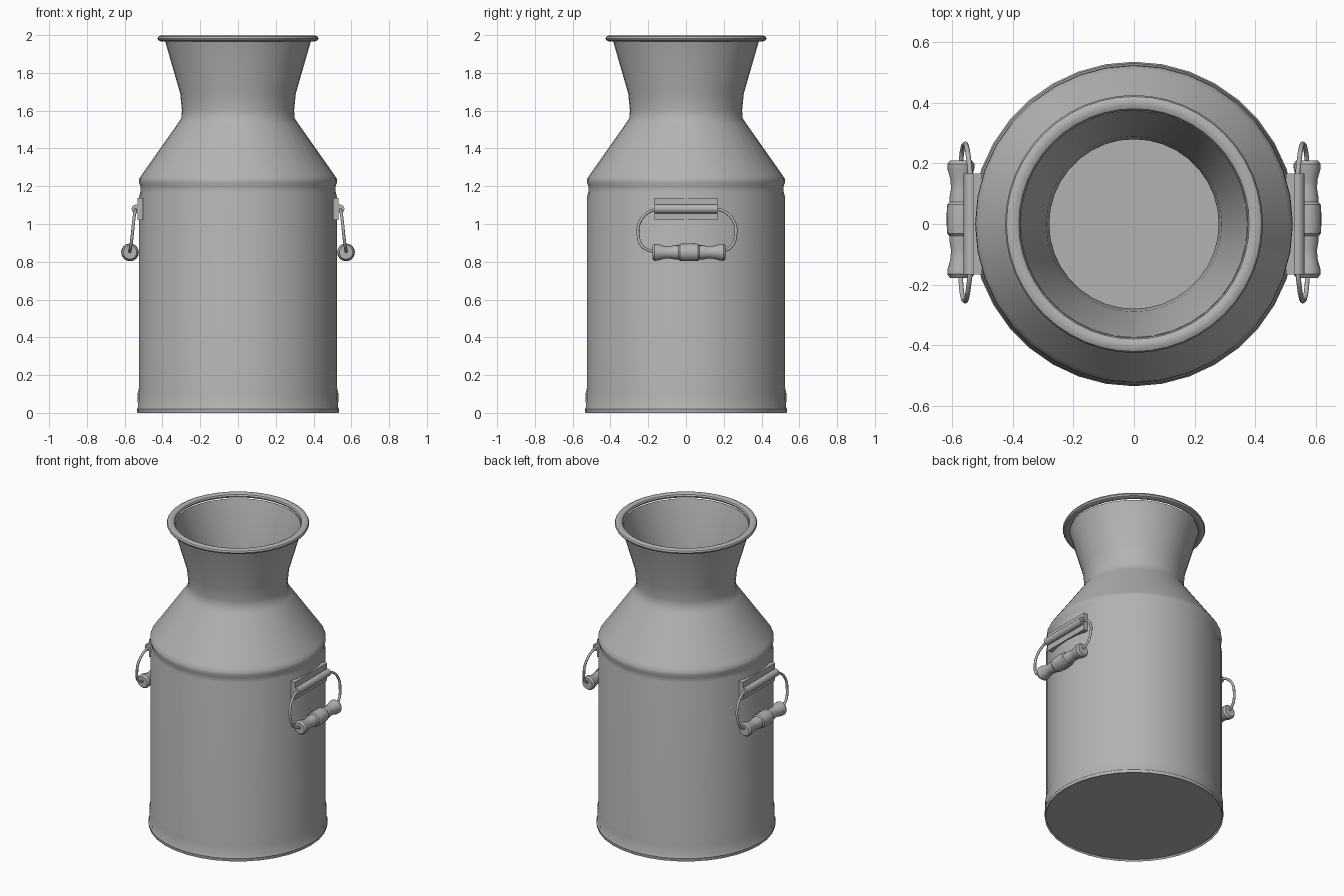
import bpy, bmesh, math
from mathutils import Vector

if "Cube" in bpy.data.objects:
    bpy.data.objects.remove(bpy.data.objects["Cube"])

# One plain grey metal
GREY = (0.45, 0.45, 0.45, 1)
metal = bpy.data.materials.new("grey_metal")
metal.use_nodes = True
metal.diffuse_color = GREY
metal.node_tree.nodes["Principled BSDF"].inputs["Base Color"].default_value = GREY


def finish(obj, angle=35):
    obj.data.materials.append(metal)
    bpy.ops.object.select_all(action="DESELECT")
    obj.select_set(True)
    bpy.context.view_layer.objects.active = obj
    bpy.ops.object.shade_smooth_by_angle(angle=math.radians(angle))
    return obj


def lathe(name, profile, steps, centre=(0, 0, 0), along_y=False):
    """Revolve (radius, height) points; end points at radius 0 close the form."""
    bm = bmesh.new()
    place = (lambda r, h: (r, h, 0)) if along_y else (lambda r, h: (r, 0, h))
    verts = [bm.verts.new(Vector(centre) + Vector(place(r, h))) for r, h in profile]
    edges = [bm.edges.new(pair) for pair in zip(verts, verts[1:])]
    axis = (0, 1, 0) if along_y else (0, 0, 1)
    bmesh.ops.spin(bm, geom=verts + edges, cent=centre, axis=axis,
                   angle=math.tau, steps=steps)
    bmesh.ops.remove_doubles(bm, verts=bm.verts, dist=0.0005)
    bmesh.ops.recalc_face_normals(bm, faces=bm.faces)
    mesh = bpy.data.meshes.new(name)
    bm.to_mesh(mesh)
    bm.free()
    obj = bpy.data.objects.new(name, mesh)
    bpy.context.collection.objects.link(obj)
    return finish(obj)


def tube(name, points, radius, smooth_path=True):
    """Round wire along a path, turned into a mesh."""
    curve = bpy.data.curves.new(name, "CURVE")
    curve.dimensions = "3D"
    curve.bevel_depth = radius
    curve.bevel_resolution = 2
    curve.use_fill_caps = True
    curve.resolution_u = 6
    spline = curve.splines.new("BEZIER" if smooth_path else "POLY")
    if smooth_path:
        spline.bezier_points.add(len(points) - 1)
        for bp, co in zip(spline.bezier_points, points):
            bp.co = co
            bp.handle_left_type = bp.handle_right_type = "AUTO"
    else:
        spline.points.add(len(points) - 1)
        for p, co in zip(spline.points, points):
            p.co = (*co, 1)
    obj = bpy.data.objects.new(name, curve)
    bpy.context.collection.objects.link(obj)
    bpy.ops.object.select_all(action="DESELECT")
    obj.select_set(True)
    bpy.context.view_layer.objects.active = obj
    bpy.ops.object.convert(target="MESH")
    return finish(bpy.context.object, 60)


# Can body: outside from the base up, over the lip, then down the inside
outer = [(0, 0.01), (0.525, 0.01), (0.533, 0.0), (0.536, 0.02), (0.53, 0.03),
         (0.532, 0.1), (0.525, 0.13), (0.525, 1.14), (0.517, 1.17), (0.517, 1.2),
         (0.525, 1.22), (0.523, 1.24), (0.51, 1.26), (0.32, 1.53), (0.3, 1.56),
         (0.297, 1.6), (0.306, 1.69), (0.385, 1.965)]
inner = [(0.375, 1.97), (0.29, 1.69), (0.28, 1.6), (0.283, 1.56), (0.3, 1.53),
         (0.495, 1.25), (0.51, 1.2), (0.51, 0.03), (0, 0.03)]
lathe("can_body", outer + inner, 36)

# Rolled lip
lip = [(0.401 + 0.025 * math.cos(a), 1.983 + 0.017 * math.sin(a))
       for a in (math.tau * i / 10 for i in range(11))]
lathe("rolled_lip", lip, 48)

# Turned grip profile, half of it mirrored along its length
half_grip = [(0, 0.194), (0.036, 0.194), (0.045, 0.182), (0.044, 0.165),
             (0.034, 0.13), (0.033, 0.1), (0.038, 0.07), (0.038, 0.056),
             (0.045, 0.048), (0.047, 0.02)]
grip = half_grip + [(r, -h) for r, h in reversed(half_grip)]

for side, s in (("left", 1), ("right", -1)):
    # Bracket plate hugging the wall
    bpy.ops.mesh.primitive_cube_add(size=1, location=(s * 0.517, 0, 1.08))
    plate = bpy.context.object
    plate.name = side + "_bracket_plate"
    plate.scale = (0.03, 0.335, 0.115)
    bpy.ops.object.transform_apply(location=False, rotation=False, scale=True)
    finish(plate)
    # Rolled sleeve holding the wire
    tube(side + "_bracket_sleeve", [(s * 0.54, -0.167, 1.08), (s * 0.54, 0.167, 1.08)],
         0.024, smooth_path=False)
    # Wire bail from the sleeve round to the grip ends
    for end, e in (("front", -1), ("back", 1)):
        path = [(0.54, 0.15, 1.08), (0.545, 0.2, 1.065), (0.553, 0.25, 1.01),
                (0.56, 0.258, 0.94), (0.568, 0.235, 0.88), (0.574, 0.17, 0.85)]
        tube(f"{side}_bail_{end}", [(s * x, e * y + 0.005, z) for x, y, z in path], 0.008)
    # Turned grip
    lathe(side + "_grip", grip, 16, (s * 0.572, 0.016, 0.85), along_y=True)
